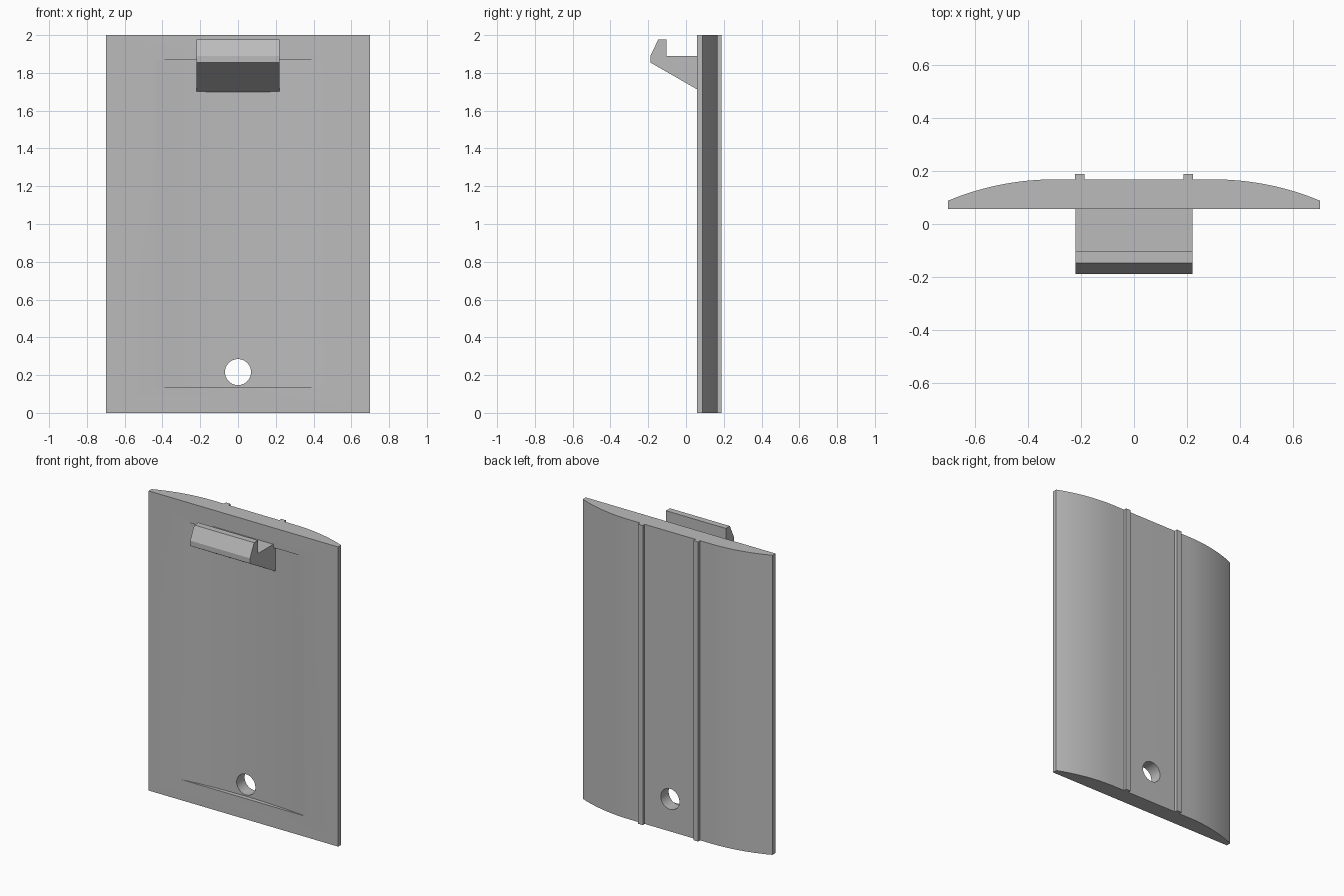
import bpy
import math

cube = bpy.data.objects.get("Cube")
if cube:
    bpy.data.objects.remove(cube, do_unlink=True)

FRONT, BACK = 0.057, 0.168   # front face and crown of the plate
HEIGHT = 2.0

grey = bpy.data.materials.new("plain grey")
grey.use_nodes = True
colour = (0.5, 0.5, 0.5, 1)
grey.diffuse_color = colour
grey.node_tree.nodes["Principled BSDF"].inputs["Base Color"].default_value = colour


def prism(name, profile, axis, start, end):
    """Extrude a closed 2D profile: (x, y) along z, (y, z) along x, (x, z) along y."""
    place = {"z": lambda p, t: (p[0], p[1], t),
             "x": lambda p, t: (t, p[0], p[1]),
             "y": lambda p, t: (p[0], t, p[1])}[axis]
    n = len(profile)
    verts = [place(p, t) for t in (start, end) for p in profile]
    faces = [tuple(range(n)), tuple(range(n, 2 * n))]
    faces += [(i, (i + 1) % n, n + (i + 1) % n, n + i) for i in range(n)]
    mesh = bpy.data.meshes.new(name)
    mesh.from_pydata(verts, [], faces)
    mesh.materials.append(grey)
    ob = bpy.data.objects.new(name, mesh)
    bpy.context.collection.objects.link(ob)
    activate(ob)
    bpy.ops.object.mode_set(mode="EDIT")
    bpy.ops.mesh.select_all(action="SELECT")
    bpy.ops.mesh.normals_make_consistent(inside=False)
    bpy.ops.object.mode_set(mode="OBJECT")
    return ob


def activate(ob):
    bpy.ops.object.select_all(action="DESELECT")
    ob.select_set(True)
    bpy.context.view_layer.objects.active = ob


def cut(ob, cutter):
    activate(ob)
    mod = ob.modifiers.new("cut", "BOOLEAN")
    mod.operation, mod.solver, mod.object = "DIFFERENCE", "EXACT", cutter
    bpy.ops.object.modifier_apply(modifier=mod.name)
    bpy.data.objects.remove(cutter, do_unlink=True)


# Plate: flat front, back flat in the middle and curving forward to thin edges
FLAT, HALF, DROP, STEPS = 0.3, 0.7, 0.08, 16
radius = ((HALF - FLAT) ** 2 + DROP ** 2) / (2 * DROP)
sweep = math.asin((HALF - FLAT) / radius)
side = [(FLAT + radius * math.sin(sweep * i / STEPS),
         BACK - radius * (1 - math.cos(sweep * i / STEPS))) for i in range(STEPS + 1)]
outline = [(-HALF, FRONT), (HALF, FRONT)] + side[::-1] + [(-x, y) for x, y in side]
plate = prism("plate", outline, "z", 0, HEIGHT)

# Shallow hollow in the front face, with an arc-shaped floor
WIDTH, DEPTH, STEPS = 0.46, 0.028, 24
radius = (WIDTH ** 2 + DEPTH ** 2) / (2 * DEPTH)
sweep = math.asin(WIDTH / radius)
angles = [sweep * (2 * i / STEPS - 1) for i in range(STEPS + 1)]
arc = [(radius * math.sin(a), FRONT + DEPTH - radius * (1 - math.cos(a))) for a in angles]
hollow = [(-WIDTH, FRONT - 0.1)] + arc + [(WIDTH, FRONT - 0.1)]
cut(plate, prism("hollow_cutter", hollow, "z", 0.138, 1.868))

# Round hole through the plate
ring = [(0.069 * math.cos(math.tau * i / 48), 0.216 + 0.069 * math.sin(math.tau * i / 48))
        for i in range(48)]
cut(plate, prism("hole_cutter", ring, "y", -0.2, 0.4))

activate(plate)
bpy.ops.object.shade_smooth_by_angle(angle=math.radians(20))

# Hook on the front, rooted in the hollow
hook = [(0.092, 1.89), (-0.104, 1.89), (-0.104, 1.978), (-0.146, 1.978),
        (-0.189, 1.89), (-0.189, 1.855), (0.083, 1.699), (0.092, 1.699)]
prism("hook", hook, "x", -0.221, 0.221)

# Two narrow ribs running the full height of the back
for name, sign in (("left_rib", 1), ("right_rib", -1)):
    inner, outer = sign * 0.187, sign * 0.222
    rib = [(inner, BACK - 0.02), (outer, BACK - 0.02), (outer, 0.189), (inner, 0.189)]
    prism(name, rib, "z", 0, HEIGHT)
